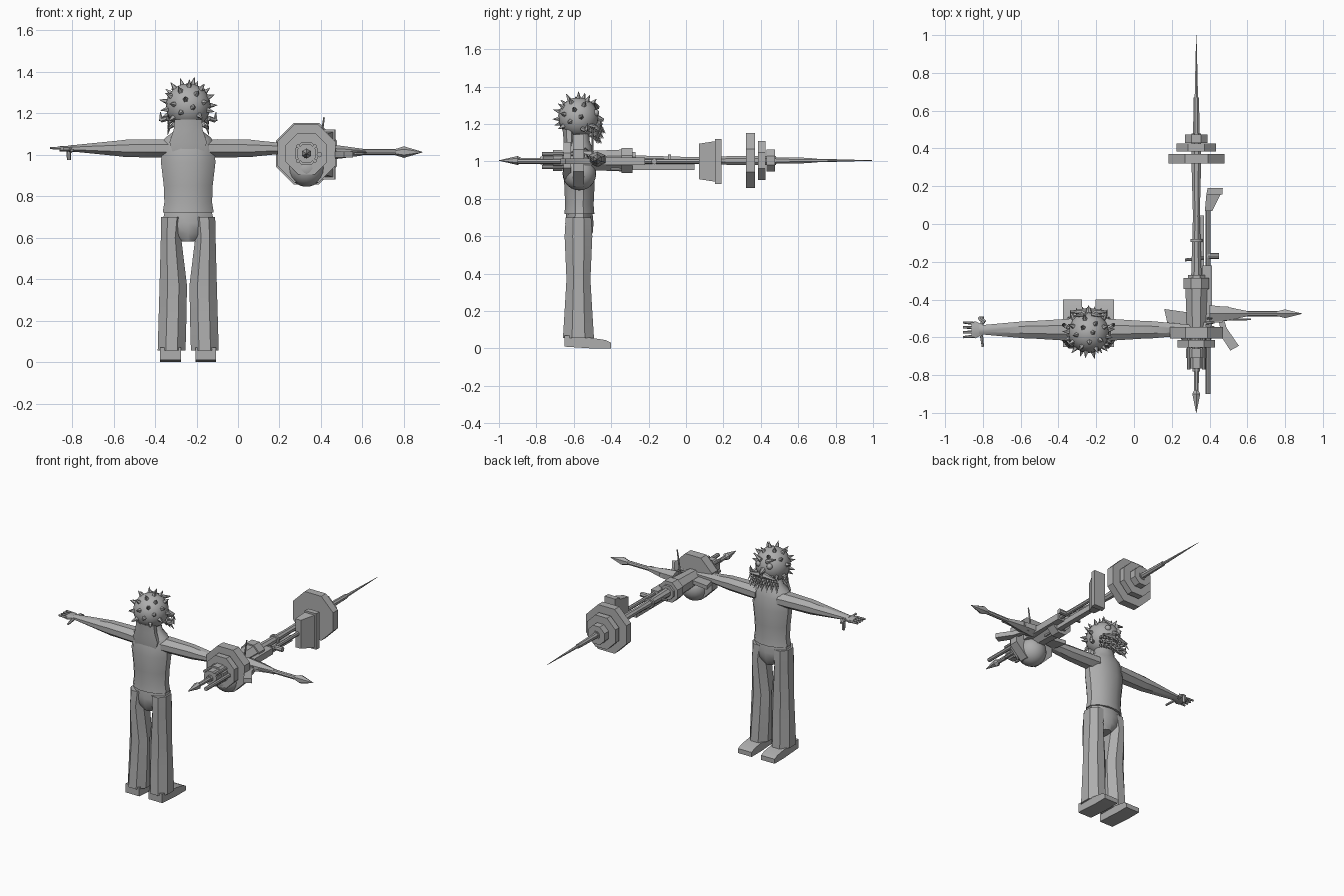
import bpy, bmesh, math
from mathutils import Vector

cube = bpy.data.objects.get("Cube")
if cube:
    bpy.data.objects.remove(cube, do_unlink=True)

grey = bpy.data.materials.new("plain grey")
grey.use_nodes = True
tone = (.42, .42, .42, 1)
grey.diffuse_color = tone
grey.node_tree.nodes["Principled BSDF"].inputs["Base Color"].default_value = tone

BODY = Vector((-.24, -.57, 0))      # figure's vertical axis
HEAD = Vector((-.24, -.575, 1.235))
GUN = Vector((.33, 0, 1.005))       # weapon's long axis


def finish(name, bm, angle=35):
    bmesh.ops.recalc_face_normals(bm, faces=bm.faces)
    mesh = bpy.data.meshes.new(name)
    bm.to_mesh(mesh)
    bm.free()
    mesh.materials.append(grey)
    ob = bpy.data.objects.new(name, mesh)
    bpy.context.collection.objects.link(ob)
    bpy.ops.object.select_all(action='DESELECT')
    ob.select_set(True)
    bpy.context.view_layer.objects.active = ob
    bpy.ops.object.shade_smooth_by_angle(angle=math.radians(angle))
    return ob


def order(axis, t, u, v):
    return {'x': (t, u, v), 'y': (u, t, v), 'z': (u, v, t)}[axis]


def loft(name, axis, stations, sides=8):
    """Skin polygon rings; each station is (position, centre u, centre v, half u, half v)."""
    bm = bmesh.new()
    fit = 1 / math.cos(math.pi / sides)
    rings = []
    for t, u, v, hu, hv in stations:
        ring = []
        for i in range(sides):
            a = 2 * math.pi * (i + .5) / sides
            ring.append(bm.verts.new(order(axis, t, u + hu * fit * math.cos(a), v + hv * fit * math.sin(a))))
        rings.append(ring)
    for low, high in zip(rings, rings[1:]):
        for i in range(sides):
            j = (i + 1) % sides
            bm.faces.new((low[i], low[j], high[j], high[i]))
    bm.faces.new(rings[0])
    bm.faces.new(rings[-1])
    return finish(name, bm)


def box(name, x, y, z):
    cx, cy = sum(x) / 2, sum(y) / 2
    hx, hy = (x[1] - x[0]) / 2, (y[1] - y[0]) / 2
    return loft(name, 'z', [(h, cx, cy, hx, hy) for h in z], 4)


def plate(name, axis, outline, low, high):
    """Extrude a flat outline along an axis."""
    bm = bmesh.new()
    face = bm.faces.new([bm.verts.new(order(axis, low, u, v)) for u, v in outline])
    out = bmesh.ops.extrude_face_region(bm, geom=[face])
    moved = [g for g in out["geom"] if isinstance(g, bmesh.types.BMVert)]
    bmesh.ops.translate(bm, verts=moved, vec=Vector(order(axis, high - low, 0, 0)))
    return finish(name, bm)


def add_rod(bm, p, q, r1, r2, sides=6):
    p, q = Vector(p), Vector(q)
    made = bmesh.ops.create_cone(bm, cap_ends=True, segments=sides, radius1=r1, radius2=r2, depth=(q - p).length)
    turn = Vector((0, 0, 1)).rotation_difference(q - p).to_matrix()
    for v in made["verts"]:
        v.co = turn @ v.co + (p + q) / 2


def rod(name, p, q, r1, r2=None, sides=8):
    bm = bmesh.new()
    add_rod(bm, p, q, r1, r1 if r2 is None else r2, sides)
    return finish(name, bm)


def ball(name, centre, radius, segments=20):
    bm = bmesh.new()
    bmesh.ops.create_uvsphere(bm, u_segments=segments, v_segments=segments * 3 // 5, radius=radius)
    bmesh.ops.translate(bm, verts=bm.verts, vec=centre)
    return finish(name, bm, 60)


def spine(name, stations, x=GUN.x, z=GUN.z, sides=8):
    """Turned part along the weapon: stations are (y, radius)."""
    return loft(name, 'y', [(y, x, z, r, r) for y, r in stations], sides)


# Torso, neck and pelvis
bx, by, _ = BODY
torso = [(.72, .123, .08), (.77, .115, .076), (.85, .118, .08), (.96, .131, .084),
         (1.04, .127, .076), (1.08, .112, .066), (1.11, .072, .055), (1.17, .055, .05)]
loft("torso", 'z', [(z, bx, by, a, b) for z, a, b in torso], 12)
pelvis = [(.73, .112, .066), (.67, .126, .072), (.62, .09, .068), (.58, .035, .05)]
loft("pelvis", 'z', [(z, bx, by, a, b) for z, a, b in pelvis], 10)

# Limbs on both sides
for s, side in ((-1, "right"), (1, "left")):
    leg = [(.7, .076, .054, .068), (.6, .083, .049, .074), (.37, .072, .066, .064),
           (.2, .076, .067, .074), (.055, .08, .067, .083)]
    loft(side + "_leg", 'z', [(z, bx + s * d, by - .005, a, b) for z, d, a, b in leg], 8)
    foot = [(-.65, .01), (-.65, .07), (-.54, .062), (-.43, .045), (-.4, .03), (-.4, 0), (-.5, 0)]
    mid = bx + s * .085
    plate(side + "_foot", 'x', foot, mid - .05, mid + .05)
    arm = [(.08, .06, .042), (.14, .056, .044), (.3, .046, .042), (.34, .045, .037), (.55, .026, .016), (.58, .026, .014)]
    loft(side + "_arm", 'x', [(bx + s * d, by + .01, 1.03, a, b) for d, a, b in arm], 8)
    palm = [(.56, .026, .012), (.6, .045, .014), (.62, .04, .012)]
    loft(side + "_palm", 'x', [(bx + s * d, by + .01, 1.028, a, b) for d, a, b in palm], 8)
    bm = bmesh.new()
    for k in (-1.5, -.5, .5, 1.5):
        y = by + .01 + k * .022
        add_rod(bm, (bx + s * .6, y, 1.03), (bx + s * .665, y + k * .004, 1.032), .009, .006)
    # Side claws and hanging thumb
    for k in (-1, 1):
        add_rod(bm, (bx + s * .57, by, 1.025), (bx + s * .56, by + k * .08, 1.02), .01, .007)
    add_rod(bm, (bx + s * .55, by + .05, 1.025), (bx + s * .575, by + .07, 1.02), .012, .012)
    add_rod(bm, (bx + s * .575, by + .07, 1.025), (bx + s * .575, by + .07, .975), .012, .01)
    finish(side + "_fingers", bm)

# Head with spikes everywhere but the face
ball("head", HEAD, .108)
bm = bmesh.new()
count = 44
for i in range(count):
    h = 1 - 2 * (i + .5) / count
    a = i * math.pi * (3 - math.sqrt(5))
    w = math.sqrt(1 - h * h)
    d = Vector((w * math.cos(a), w * math.sin(a), h))
    if h < -.55 or (d.y > .35 and h < .6):
        continue
    add_rod(bm, HEAD + d * .1, HEAD + d * .142, .016, .001, 5)
finish("head_spikes", bm)

# Back hair hanging behind the neck
mane = [(1.01, .075, .02), (1.06, .09, .026), (1.12, .07, .03), (1.17, .066, .035)]
loft("back_hair", 'z', [(z, bx, by - .055, a, b) for z, a, b in mane], 8)

# Face and its curling whiskers
rod("nose", HEAD + Vector((0, .09, 0)), HEAD + Vector((0, .135, -.015)), .022, .008)
bm = bmesh.new()
for s in (-1, 1):
    ball("eye", HEAD + Vector((s * .04, .092, .025)), .019, 10)
    brow = HEAD + Vector((s * .02, .1, .055))
    add_rod(bm, brow, brow + Vector((s * .06, -.015, .025)), .014, .004)
    lip = HEAD + Vector((s * .01, .11, -.035))
    add_rod(bm, lip, lip + Vector((s * .085, .0, -.01)), .02, .006)
    # Side curls
    curl = HEAD + Vector((s * .1, .02, -.06))
    tip = curl + Vector((s * .03, .02, -.01))
    add_rod(bm, curl, tip, .012, .011)
    add_rod(bm, tip, tip + Vector((s * .004, .01, .04)), .012, .002)
for row in range(3):
    for k in range(-3, 4):
        root = HEAD + Vector((k * .024, .085 - abs(k) * .008, -.04 - row * .026))
        bend = root + Vector((k * .006, .04 - row * .01, -.012))
        add_rod(bm, root, bend, .011, .008, 5)
        add_rod(bm, bend, bend + Vector((k * .003, .02, -.035)), .008, .001, 5)
finish("whiskers", bm)

# Weapon core, running front to back
spine("weapon_core", [(-.78, .02), (-.3, .028), (.04, .018), (.3, .025), (.48, .025)])
spine("front_shaft", [(-.9, .012), (-.75, .014)])
spine("front_tip", [(-1, .001), (-.9, .021), (-.87, .006)], sides=6)
spine("rear_shaft", [(.45, .018), (.67, .014)])
spine("rear_needle", [(.66, .009), (.8, .006), (1, .001)], sides=6)

# Stepped octagonal discs
discs = [("rear", .32, .37, .148), ("rear", .385, .425, .105), ("rear", .43, .475, .06),
         ("front", -.605, -.545, .14), ("front", -.655, -.615, .1), ("front", -.71, -.66, .055),
         ("front", -.765, -.71, .045), ("middle", -.345, -.285, .067)]
for name, y0, y1, r in discs:
    spine(name + "_disc", [(y0, r), (y1, r)])
spine("receiver", [(-.545, .05), (-.345, .058)])
spine("collar", [(-.285, .045), (-.27, .045)])
spine("small_ring", [(-.095, .032), (-.08, .032)], sides=12)
ball("underslung_ball", (GUN.x, by, .935), .09)

# Thin bars around the front discs
for s in (-1, 1):
    for h in (-1, 1):
        x, z = GUN.x + s * .04, GUN.z + h * .035
        rod("front_bar", (x, -.77, z), (x, -.55, z), .01)

# Under blade
box("under_blade", (.335, .37), (-.4, .045), (.955, .99))

# Side rifle: barrel, body, stock, magazine
RX = .392
rod("rifle_barrel", (RX, -.9, 1), (RX, .1, 1), .013)
box("rifle_body", (RX - .03, RX + .022), (-.56, -.22), (.98, 1.022))
loft("rifle_stock", 'y', [(.07, .395, 1, .02, .095), (.155, .42, 1, .037, .108)], 4)
loft("stock_pad", 'y', [(.155, .425, 1, .042, .12), (.19, .43, 1, .04, .12)], 4)
magazine = [(.41, -.46), (.46, -.45), (.49, -.55), (.555, -.645), (.51, -.67), (.465, -.6), (.45, -.52)]
plate("rifle_magazine", 'z', magazine, .985, 1.015)
rod("side_knob", (RX, -.17, 1), (.45, -.17, 1), .016)
rod("cross_pin", (.27, -.19, 1), (.37, -.18, 1), .008)

# Sideways spear with barbed tip and flared guard
sy, sz = -.475, 1.012
loft("spear_socket", 'x', [(.4, sy, sz, .045, .035), (.5, sy, sz, .035, .026), (.6, sy, sz, .014, .014)], 6)
rod("spear_shaft", (.36, sy, sz), (.78, sy, sz), .014)
loft("spear_tip", 'x', [(.74, sy, sz, .008, .008), (.8, sy, sz, .023, .024), (.89, sy, sz, .001, .001)], 6)
rod("short_prong", (.42, -.505, sz), (.62, -.505, sz), .009, .004)
guard = [(.16, -.45), (.3, -.47), (.5, -.435), (.47, -.52), (.3, -.53), (.18, -.54)]
plate("spear_guard", 'z', guard, 1, 1.025)
rod("upright_stick", (.39, -.5, 1.01), (.415, -.5, 1.18), .007, .004)
